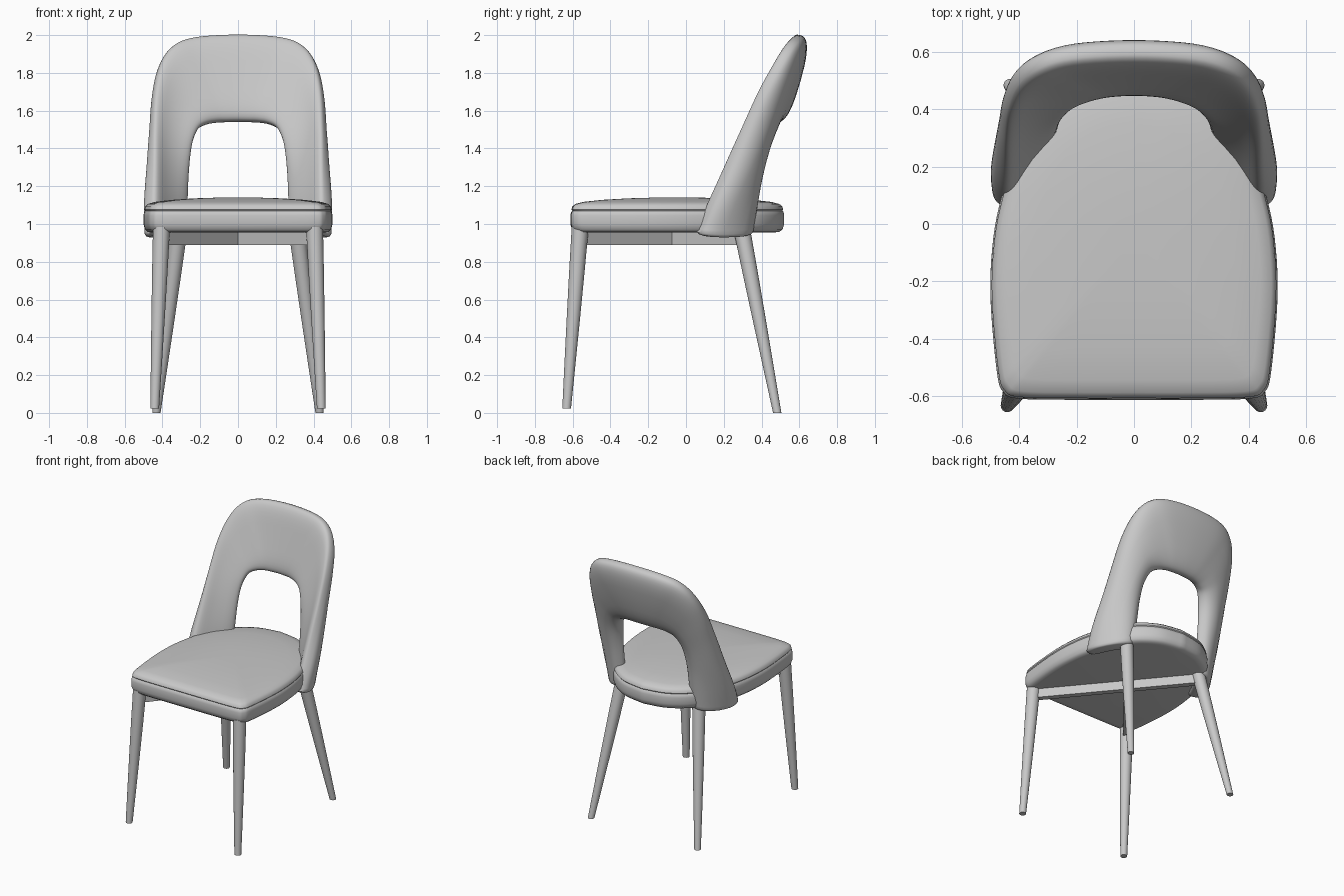
import bpy, math
from mathutils import Vector

if "Cube" in bpy.data.objects:
    bpy.data.objects.remove(bpy.data.objects["Cube"])

gray = bpy.data.materials.new("soft gray")
gray.diffuse_color = (0.58, 0.58, 0.58, 1)
gray.use_nodes = True
gray.node_tree.nodes["Principled BSDF"].inputs["Base Color"].default_value = gray.diffuse_color


def make(name, verts, faces, angle=40):
    me = bpy.data.meshes.new(name)
    me.from_pydata([tuple(v) for v in verts], [], faces)
    me.materials.append(gray)
    ob = bpy.data.objects.new(name, me)
    bpy.context.collection.objects.link(ob)
    bpy.ops.object.select_all(action='DESELECT')
    ob.select_set(True)
    bpy.context.view_layer.objects.active = ob
    bpy.ops.object.mode_set(mode='EDIT')
    bpy.ops.mesh.select_all(action='SELECT')
    bpy.ops.mesh.normals_make_consistent(inside=False)
    bpy.ops.object.mode_set(mode='OBJECT')
    bpy.ops.object.shade_smooth_by_angle(angle=math.radians(angle))
    return ob


def loft(name, rings, angle=40):
    """Skin a list of equal-length closed rings and cap both ends."""
    n = len(rings[0])
    verts = [v for r in rings for v in r]
    faces = [(k * n + i, k * n + (i + 1) % n, (k + 1) * n + (i + 1) % n, (k + 1) * n + i)
             for k in range(len(rings) - 1) for i in range(n)]
    faces += [tuple(range(n)), tuple(range(len(verts) - n, len(verts)))]
    return make(name, verts, faces, angle)


def spline(pts, steps):
    """Catmull-Rom through rows of numbers."""
    out = []
    for k in range(len(pts) - 1):
        p0, p1 = pts[max(k - 1, 0)], pts[k]
        p2, p3 = pts[k + 1], pts[min(k + 2, len(pts) - 1)]
        for s in range(steps):
            t = s / steps
            out.append([0.5 * (2 * b + (c - a) * t + (2 * a - 5 * b + 4 * c - d) * t * t
                               + (3 * b - a - 3 * c + d) * t ** 3)
                        for a, b, c, d in zip(p0, p1, p2, p3)])
    return out + [list(pts[-1])]


# Seat: rounded outline stacked into a cushion with a seam line
half = [(0, -.612), (.2, -.612), (.40, -.608), (.455, -.585), (.478, -.51), (.50, -.25),
        (.49, -.05), (.46, .1), (.42, .22), (.36, .33), (.28, .42), (.16, .49), (0, .52)]
side = spline(half, 5)
outline = side + [(-x, y) for x, y in reversed(side[1:-1])]
levels = [(.90, .955), (.955, .958), (.985, .972), (1, 1.0), (1, 1.045), (.993, 1.064),
          (.982, 1.07), (.99, 1.076), (.982, 1.092), (.955, 1.106), (.88, 1.117),
          (.7, 1.128), (.45, 1.136), (.2, 1.14), (.03, 1.14)]
cy = -.045
loft("seat", [[(x * s, cy + (y - cy) * s, z) for x, y in outline] for s, z in levels])

# Backrest: flat rounded section swept as an arch around the opening
# each row: outer edge xyz, opening edge xyz, half thickness, outward bulge
rows = [
    (.462, .065, .955, .29, .345, .965, .060, .03),
    (.470, .125, 1.10, .285, .365, 1.12, .062, .03),
    (.465, .220, 1.30, .272, .385, 1.29, .060, .035),
    (.460, .315, 1.50, .250, .405, 1.42, .058, .035),
    (.448, .410, 1.70, .215, .430, 1.50, .058, .03),
    (.412, .495, 1.85, .165, .450, 1.53, .058, .02),
    (.340, .555, 1.945, .110, .465, 1.54, .058, .012),
    (.220, .592, 1.987, .060, .472, 1.542, .058, .01),
    (0, .605, 2.0, 0, .475, 1.543, .058, .01)]


def mirror_row(r):
    return (-r[0], r[1], r[2], -r[3], r[4], r[5], r[6], r[7])


path = spline(rows + [mirror_row(r) for r in reversed(rows[:-1])], 5)


def section(k, shrink=1.0, drop=0.0):
    r = path[k]
    a, b = path[max(k - 1, 0)], path[min(k + 1, len(path) - 1)]
    outer, inner = Vector(r[:3]), Vector(r[3:6])
    tangent = (Vector(b[:3]) + Vector(b[3:6])) - (Vector(a[:3]) + Vector(a[3:6]))
    chord = outer - inner
    normal = chord.cross(tangent).normalized()
    if normal.y < 0:
        normal = -normal
    mid, n, ring = (outer + inner) / 2, 36, []
    for i in range(n):
        c, s = math.cos(2 * math.pi * i / n), math.sin(2 * math.pi * i / n)
        u = math.copysign(abs(c) ** .6, c)
        v = math.copysign(abs(s) ** .7, s)
        p = mid + chord * (u / 2 * shrink) + normal * (r[6] * v * shrink + r[7] * (1 - u * u))
        ring.append(p - Vector((0, 0, drop)))
    return ring


last = len(path) - 1
rings = [section(0, .8, .018), section(0, .93, .012)]
rings += [section(k) for k in range(last + 1)]
rings += [section(last, .93, .012), section(last, .8, .018)]
loft("backrest", rings, 60)


# Legs: splayed tapered round posts
def leg(name, top, bottom, r_top, r_bottom):
    rings = []
    for t in (0, .25, .5, .75, 1):
        c = Vector(top).lerp(Vector(bottom), t)
        r = r_top + (r_bottom - r_top) * t ** 1.2
        rings.append([(c.x + r * math.cos(a * math.pi / 12),
                       c.y + r * math.sin(a * math.pi / 12), c.z) for a in range(24)])
    loft(name, rings)


for sx, label in ((1, "right"), (-1, "left")):
    leg("front_leg_" + label, (sx * .405, -.56, .985), (sx * .441, -.632, .022), .045, .023)
    leg("back_leg_" + label, (sx * .31, .293, .985), (sx * .432, .483, 0), .045, .022)

# Crossed braces under the seat, joining opposite legs
for sx, label in ((1, "right"), (-1, "left")):
    a, b = Vector((sx * .385, -.54, 0)), Vector((-sx * .30, .29, 0))
    w = (b - a).cross(Vector((0, 0, 1))).normalized() * .02
    loft("cross_brace_" + label,
         [[p + w + Vector((0, 0, .89)), p - w + Vector((0, 0, .89)),
           p - w + Vector((0, 0, .965)), p + w + Vector((0, 0, .965))] for p in (a, b)])
